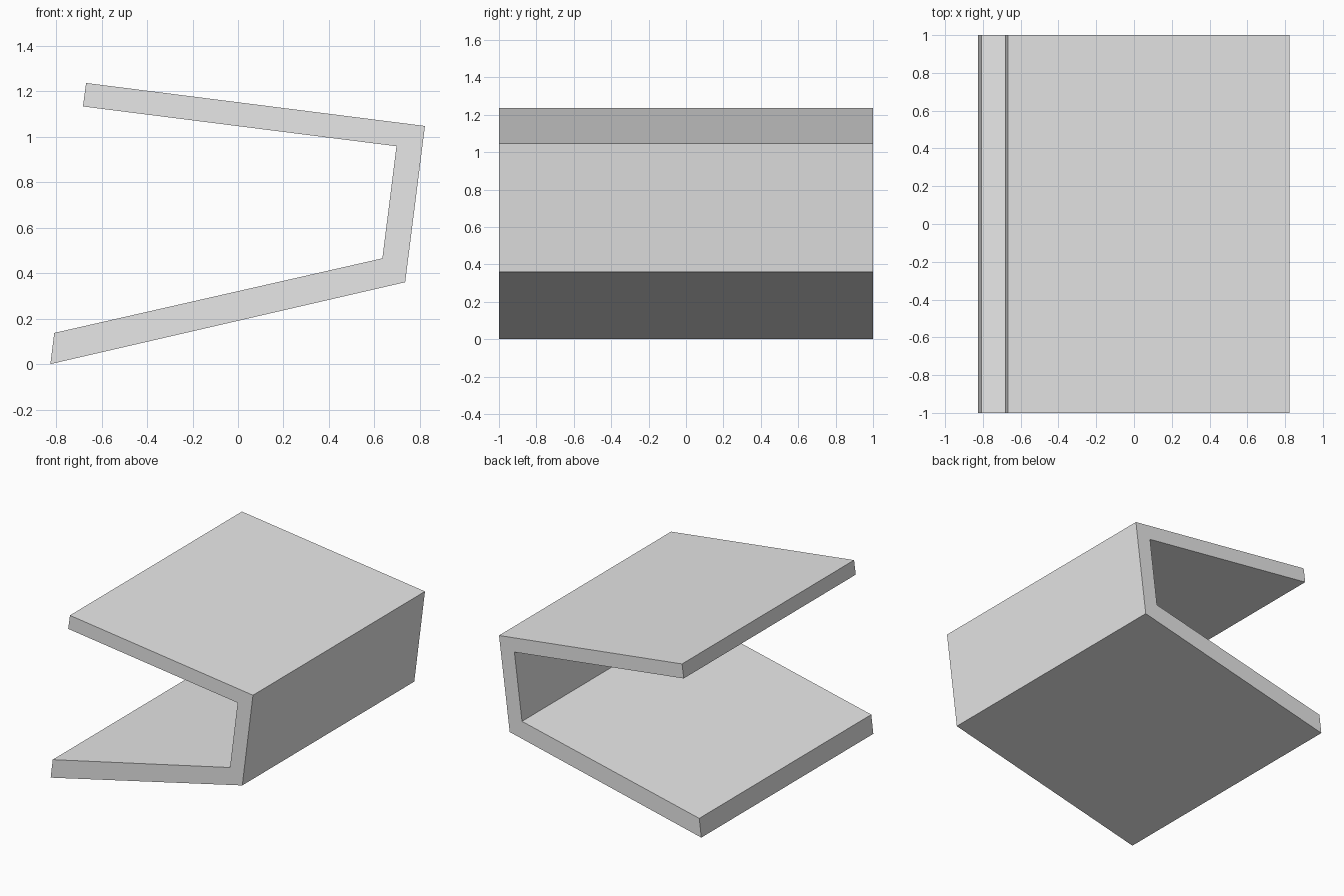
import bpy
import bmesh
from mathutils import Vector

cube = bpy.data.objects.get("Cube")
if cube:
    bpy.data.objects.remove(cube, do_unlink=True)

# Plain grey material
grey = bpy.data.materials.new("light_grey")
grey.use_nodes = True
color = (0.8, 0.8, 0.8, 1.0)
grey.diffuse_color = color
grey.node_tree.nodes["Principled BSDF"].inputs["Base Color"].default_value = color

# Cross-section (x, z): outer outline, then inner outline back to the start
profile = [
    (-0.825, 0.0), (0.735, 0.36), (0.822, 1.047), (-0.668, 1.236),
    (-0.682, 1.133), (0.697, 0.958), (0.635, 0.465), (-0.808, 0.137),
]
half_depth = 1.0


def extrude_profile(name, points, material):
    """Sweep an x-z outline along y into a closed solid."""
    bm = bmesh.new()
    front = bm.faces.new([bm.verts.new((x, -half_depth, z)) for x, z in points])
    swept = bmesh.ops.extrude_face_region(bm, geom=[front], use_keep_orig=True)
    back = [g for g in swept["geom"] if isinstance(g, bmesh.types.BMVert)]
    bmesh.ops.translate(bm, verts=back, vec=Vector((0, 2 * half_depth, 0)))
    bmesh.ops.recalc_face_normals(bm, faces=bm.faces)
    mesh = bpy.data.meshes.new(name)
    bm.to_mesh(mesh)
    bm.free()
    mesh.materials.append(material)
    obj = bpy.data.objects.new(name, mesh)
    bpy.context.collection.objects.link(obj)
    return obj


# Folded panel: sloping base, leaning wall and sloping roof in one piece
extrude_profile("folded_panel_shelter", profile, grey)
